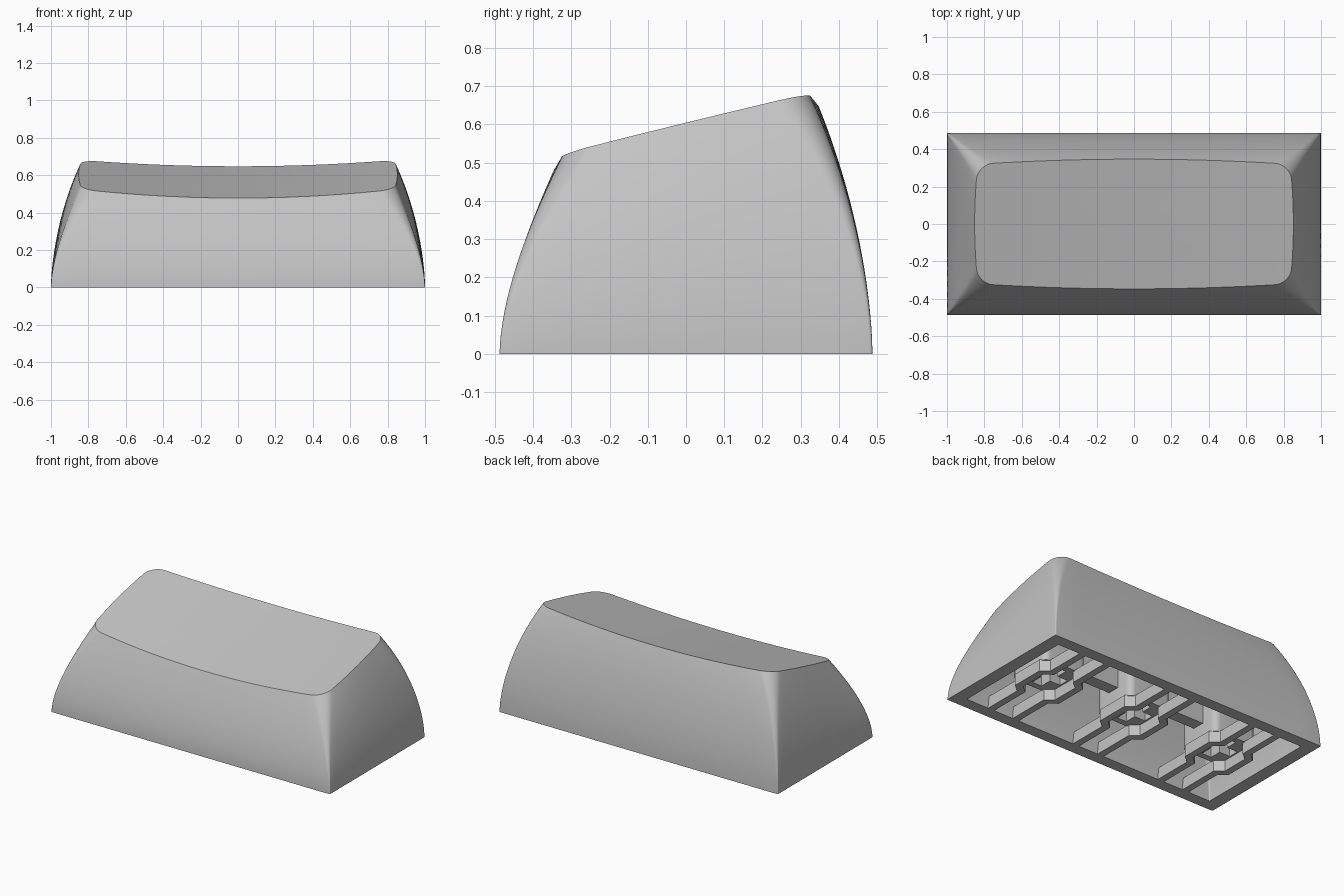
import bpy, bmesh, math

if "Cube" in bpy.data.objects:
    bpy.data.objects.remove(bpy.data.objects["Cube"])

grey = bpy.data.materials.new("plain grey")
grey.use_nodes = True
grey.diffuse_color = (0.55, 0.55, 0.55, 1)
grey.node_tree.nodes["Principled BSDF"].inputs["Base Color"].default_value = (0.55, 0.55, 0.55, 1)


def top_z(x, y):
    """Sloping top surface, dished along its length."""
    return 0.563 + 0.245 * y + 0.057 * x * x


def make_object(name, bm, smooth=True):
    bmesh.ops.remove_doubles(bm, verts=bm.verts, dist=0.0001)
    bmesh.ops.recalc_face_normals(bm, faces=bm.faces)
    mesh = bpy.data.meshes.new(name)
    bm.to_mesh(mesh)
    bm.free()
    mesh.materials.append(grey)
    obj = bpy.data.objects.new(name, mesh)
    bpy.context.collection.objects.link(obj)
    bpy.ops.object.select_all(action='DESELECT')
    obj.select_set(True)
    bpy.context.view_layer.objects.active = obj
    if smooth:
        bpy.ops.object.shade_smooth_by_angle(angle=math.radians(30))
    return obj


def rounded_rect(hx, hy, r, bow=0.0, side=16, arc=8):
    """Rounded rectangle whose sides bulge outwards by up to bow."""
    pts = []
    for q, (sx, sy) in enumerate([(1, 1), (-1, 1), (-1, -1), (1, -1)]):
        for i in range(arc + 1):
            a = math.pi / 2 * (q + i / arc)
            pts.append((sx * (hx - r) + r * math.cos(a), sy * (hy - r) + r * math.sin(a)))
        nx, ny = [(-1, 1), (-1, -1), (1, -1), (1, 1)][q]
        a = math.pi / 2 * (q + 1)
        end = (nx * (hx - r) + r * math.cos(a), ny * (hy - r) + r * math.sin(a))
        for i in range(1, side):
            f = i / side
            pts.append(tuple(p + (e - p) * f for p, e in zip(pts[-i], end)))
    return [(x * (1 + bow / hx * (1 - (y / hy) ** 2)),
             y * (1 + bow * 1.6 / hy * (1 - (x / hx) ** 2))) for x, y in pts]


def cap_rings(inset, drop, steps=18):
    """Rings up the convex walls, then inwards across the dished top."""
    rings = []
    for i in range(steps + 1):
        t = i / steps
        f = t ** 1.7
        ring = rounded_rect(1 - inset - 0.165 * f, 0.4875 - inset * 0.9 - 0.168 * f,
                            0.006 + 0.075 * f, 0.017 * f)
        rings.append([(x, y, t * (top_z(x, y) - drop)) for x, y in ring])
    edge = rings[-1]
    for s in (0.97, 0.85, 0.68, 0.5, 0.3, 0.12):
        rings.append([(x * s, y * s, top_z(x * s, y * s) - drop) for x, y, z in edge])
    return rings


def add_rings(bm, rings):
    loops = [[bm.verts.new(p) for p in ring] for ring in rings]
    n = len(loops[0])
    for a, b in zip(loops, loops[1:]):
        for i in range(n):
            bm.faces.new((a[i], a[(i + 1) % n], b[(i + 1) % n], b[i]))
    bm.faces.new(loops[-1])
    return loops[0]


def prism(name, outline, z0, z1, smooth=True):
    """Extruded outline; z1 is a height or a function of x and y."""
    bm = bmesh.new()
    height = z1 if callable(z1) else (lambda x, y: z1)
    low = [bm.verts.new((x, y, z0)) for x, y in outline]
    high = [bm.verts.new((x, y, height(x, y))) for x, y in outline]
    n = len(low)
    for i in range(n):
        bm.faces.new((low[i], low[(i + 1) % n], high[(i + 1) % n], high[i]))
    bm.faces.new(low[::-1])
    bm.faces.new(high)
    return make_object(name, bm, smooth)


def shift(points, dx):
    return [(x + dx, y) for x, y in points]


# Hollow shell: outer skin, inner skin and flat bottom rim
bm = bmesh.new()
outer = add_rings(bm, cap_rings(0, 0))
inner = add_rings(bm, cap_rings(0.085, 0.09))
for i in range(len(outer)):
    j = (i + 1) % len(outer)
    bm.faces.new((outer[j], outer[i], inner[i], inner[j]))
make_object("cap_shell", bm)

# Stems under the top: rounded block with a cross socket, flanked by two ribs
long_arm, arm = 0.11, 0.034
cross = []
for sx, sy in [(1, 1), (-1, 1), (-1, -1), (1, -1)]:
    corner = [(sx * long_arm, sy * arm), (sx * arm, sy * arm), (sx * arm, sy * long_arm)]
    cross += corner if sx * sy > 0 else corner[::-1]

for label, x0 in (("left", 0.64), ("middle", 0), ("right", -0.64)):
    block = prism(label + "_stem", shift(rounded_rect(0.155, 0.15, 0.04, side=2, arc=6), x0),
                  0.07, lambda x, y: top_z(x, y) - 0.05)
    cutter = prism("socket_cutter", shift(cross, x0), -0.1, 0.3, False)
    cutter.hide_render = True
    mod = block.modifiers.new("socket", 'BOOLEAN')
    mod.operation = 'DIFFERENCE'
    mod.solver = 'EXACT'
    mod.object = cutter
    bpy.context.view_layer.objects.active = block
    bpy.ops.object.modifier_apply(modifier=mod.name)
    bpy.data.objects.remove(cutter)

    # Ribs run wall to wall and step out around the socket
    path = [(0.07, -0.43), (0.07, -0.13), (0.12, -0.09), (0.12, 0.09), (0.07, 0.13), (0.07, 0.43)]
    for side, s in (("inner", 1), ("outer", -1)):
        outline = path + [(x + 0.045, y * 1.0 + (0.02 if 0 < y < 0.4 else -0.02 if -0.4 < y < 0 else 0))
                          for x, y in reversed(path)]
        prism(f"{label}_{side}_rib", [(x0 + s * x, y) for x, y in outline], 0.0, 0.075, False)

# Webs joining neighbouring stems
for label, s in (("left", 1), ("right", -1)):
    web = [(s * x, y) for x, y in [(0.14, -0.04), (0.5, -0.04), (0.5, 0.04), (0.14, 0.04)]]
    prism(label + "_web", web, 0.16, lambda x, y: top_z(x, y) - 0.05, False)
